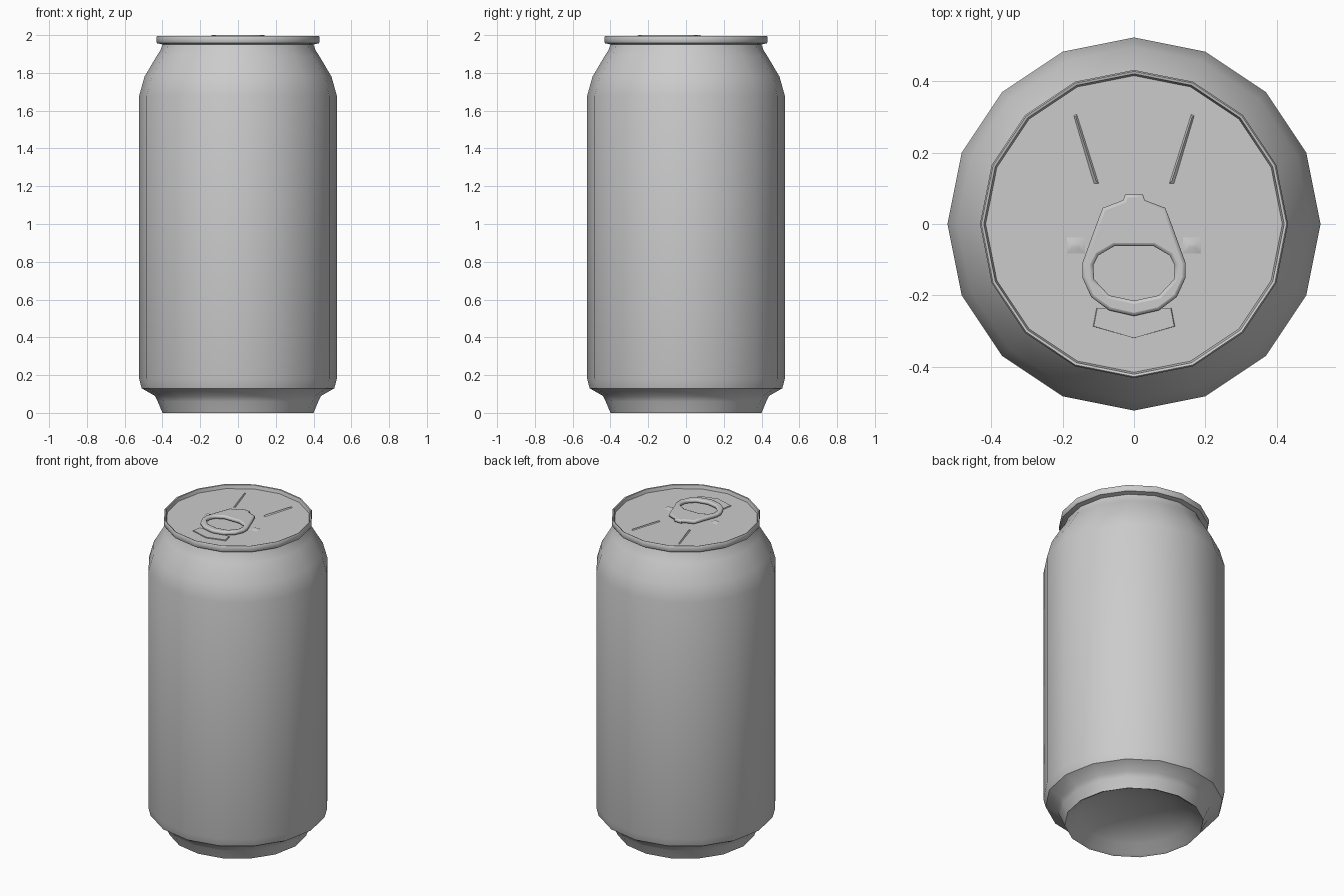
import bpy, bmesh, math

if "Cube" in bpy.data.objects:
    bpy.data.objects.remove(bpy.data.objects["Cube"], do_unlink=True)

GREY = (0.6, 0.6, 0.6, 1)
metal = bpy.data.materials.new("plain grey metal")
metal.use_nodes = True
metal.diffuse_color = GREY
metal.node_tree.nodes["Principled BSDF"].inputs["Base Color"].default_value = GREY

SIDES = 16
LID_Z = 1.972


def finish(obj, angle):
    """Give the part its material and smooth shading with sharp edges kept."""
    if not obj.data.materials:
        obj.data.materials.append(metal)
    bpy.ops.object.select_all(action='DESELECT')
    obj.select_set(True)
    bpy.context.view_layer.objects.active = obj
    bpy.ops.object.shade_smooth_by_angle(angle=math.radians(angle))


def add_mesh(name, bm, angle=40):
    bmesh.ops.recalc_face_normals(bm, faces=bm.faces)
    mesh = bpy.data.meshes.new(name)
    bm.to_mesh(mesh)
    bm.free()
    obj = bpy.data.objects.new(name, mesh)
    bpy.context.collection.objects.link(obj)
    finish(obj, angle)
    return obj


def lathe(name, profile, angle):
    """Spin (radius, height) points about z; zero radius closes the end."""
    bm = bmesh.new()
    verts = [bm.verts.new((r, 0, z)) for r, z in profile]
    edges = [bm.edges.new(pair) for pair in zip(verts, verts[1:])]
    bmesh.ops.spin(bm, geom=verts + edges, axis=(0, 0, 1), cent=(0, 0, 0),
                   steps=SIDES, angle=math.tau)
    bmesh.ops.remove_doubles(bm, verts=bm.verts, dist=0.0005)
    return add_mesh(name, bm, angle)


def mirrored(half):
    """Close a right-hand outline that runs top to bottom along x >= 0."""
    return half + [(-x, y) for x, y in reversed(half) if x > 0]


def raised(name, outline, peak, height):
    """Low embossed shape: an outline on the lid rising to a ridge of points."""
    bm = bmesh.new()
    points = [(x, y, LID_Z - 0.001) for x, y in outline]
    points += [(x, y, LID_Z + height) for x, y in peak]
    bmesh.ops.convex_hull(bm, input=[bm.verts.new(p) for p in points])
    return add_mesh(name, bm, 60)


# Can wall with tapered shoulder, neck and foot
lathe("can_body", [(0.40, 0.0), (0.405, 0.012), (0.425, 0.06), (0.44, 0.09),
                   (0.51, 0.13), (0.523, 0.18), (0.523, 1.68), (0.495, 1.78),
                   (0.43, 1.89), (0.41, 1.92), (0.398, 1.955)], 45)

# Hollow domed underside
lathe("base_dome", [(0.40, 0.0), (0.38, 0.01), (0.33, 0.05), (0.22, 0.095),
                    (0.11, 0.115), (0, 0.12)], 45)

# Rolled seam around the lid
lathe("top_rim", [(0.398, 1.95), (0.428, 1.957), (0.432, 1.965), (0.432, 1.99),
                  (0.428, 1.996), (0.421, 1.994), (0.416, LID_Z)], 40)

# Flat lid
lathe("lid", [(0.416, LID_Z), (0.2, LID_Z), (0, LID_Z)], 40)

# Pull tab with its finger hole
tab_outer = mirrored([(0.025, 0.083), (0.03, 0.067), (0.088, 0.045), (0.105, 0.0),
                      (0.145, -0.11), (0.145, -0.15), (0.12, -0.205),
                      (0.07, -0.242), (0, -0.258)])
tab_hole = mirrored([(0.055, -0.062), (0.1, -0.088), (0.114, -0.115),
                     (0.112, -0.155), (0.07, -0.2), (0, -0.215)])
curve = bpy.data.curves.new("pull_tab", 'CURVE')
curve.dimensions = '2D'
curve.fill_mode = 'BOTH'
for outline in (tab_outer, tab_hole):
    spline = curve.splines.new('POLY')
    spline.points.add(len(outline) - 1)
    for point, (x, y) in zip(spline.points, outline):
        point.co = (x, y, 0, 1)
    spline.use_cyclic_u = True
curve.bevel_depth = 0.009
curve.bevel_resolution = 1
curve.offset = -0.009
curve.extrude = 0.003
tab = bpy.data.objects.new("pull_tab", curve)
tab.location.z = 1.988
bpy.context.collection.objects.link(tab)
bpy.ops.object.select_all(action='DESELECT')
tab.select_set(True)
bpy.context.view_layer.objects.active = tab
bpy.ops.object.convert(target='MESH')
finish(bpy.context.view_layer.objects.active, 50)

# Pouring panel step in front of the tab
panel = mirrored([(0.105, -0.235), (0.115, -0.287), (0, -0.32)])
raised("pour_panel", panel, [(x * 0.98, y) for x, y in panel], 0.006)

# Embossed ridges and finger bumps on both sides
for side, s in (("left", 1), ("right", -1)):
    raised(side + "_ridge",
           [(s * 0.098, 0.113), (s * 0.113, 0.113), (s * 0.17, 0.305), (s * 0.16, 0.308)],
           [(s * 0.106, 0.12), (s * 0.163, 0.3)], 0.006)
    raised(side + "_bump",
           [(s * x, y) for x in (0.135, 0.19) for y in (-0.085, -0.035)],
           [(s * x, y) for x in (0.155, 0.175) for y in (-0.067, -0.053)], 0.007)
